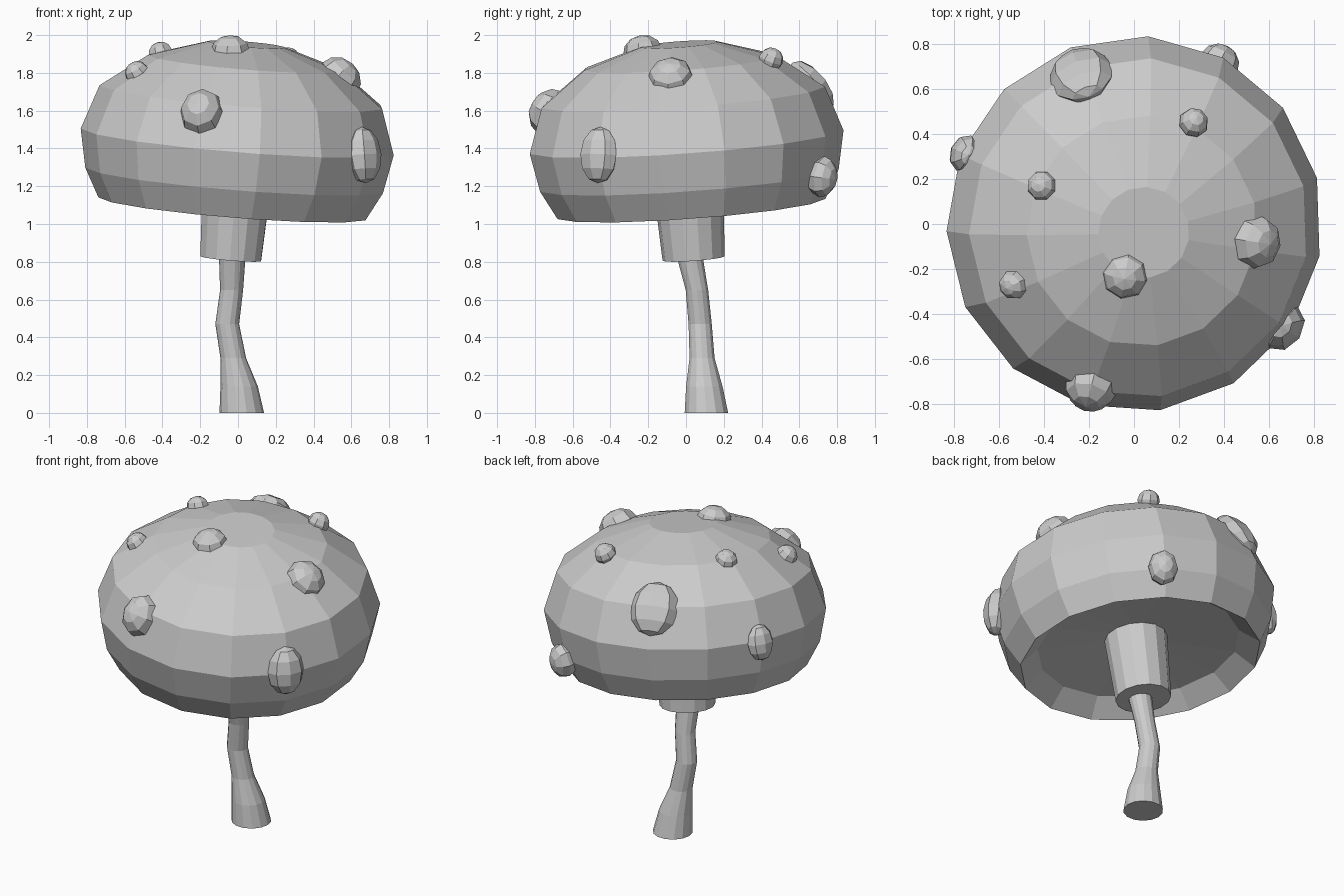
import bpy, bmesh, math
from mathutils import Vector, Matrix

if "Cube" in bpy.data.objects:
    bpy.data.objects.remove(bpy.data.objects["Cube"])

TILT = Vector((0, 0, 1)).rotation_difference(Vector((0.081, -0.073, 1))).to_matrix().to_4x4()
CAP_FRAME = Matrix.Translation((0.002, 0, 1.44)) @ TILT


def tube(name, rings, sides, phase=0.0, frame=Matrix()):
    """Skin a list of (x, y, z, radius) rings, first to last, with flat ends."""
    bm = bmesh.new()
    loops = []
    for x, y, z, r in rings:
        loops.append([bm.verts.new(frame @ Vector((
            x + r * math.cos(phase + 2 * math.pi * i / sides),
            y + r * math.sin(phase + 2 * math.pi * i / sides), z))) for i in range(sides)])
    for a, b in zip(loops, loops[1:]):
        for i in range(sides):
            j = (i + 1) % sides
            bm.faces.new((a[i], a[j], b[j], b[i]))
    bm.faces.new(loops[0][::-1])
    bm.faces.new(loops[-1])
    bmesh.ops.recalc_face_normals(bm, faces=bm.faces)
    me = bpy.data.meshes.new(name)
    bm.to_mesh(me)
    bm.free()
    ob = bpy.data.objects.new(name, me)
    bpy.context.collection.objects.link(ob)
    return ob


# Cap: shallow hollow underside, rim, then up over the dome to a flat crown
profile = [(0.19, -0.215), (0.6, -0.26), (0.715, -0.357), (0.797, -0.205), (0.838, 0.0),
           (0.757, 0.237), (0.515, 0.417), (0.203, 0.514)]
tube("cap", [(0, 0, h, r) for r, h in profile], 15, math.radians(14), CAP_FRAME)

# Collar under the cap
tube("collar", [(0.01, -0.005, -0.625, 0.165), (0.01, -0.005, -0.2, 0.187)], 14, 0.2, CAP_FRAME)

# Crooked stem
tube("stem", [(0.02, 0.108, 0.0, 0.118), (0.006, 0.097, 0.14, 0.099),
              (-0.025, 0.085, 0.29, 0.068), (-0.057, 0.075, 0.47, 0.063),
              (-0.034, 0.058, 0.65, 0.061), (-0.03, 0.017, 0.84, 0.071)], 14)

# Spots: x, y, z, normal elevation (deg), radii sideways / upwards / outwards, pole along normal
spots = [
    (-0.19, -0.72, 1.59, 30, 0.118, 0.13, 0.11, True),
    (-0.04, -0.23, 1.915, 80, 0.105, 0.105, 0.085, True),
    (0.54, -0.08, 1.775, 48, 0.122, 0.122, 0.10, True),
    (0.665, -0.46, 1.365, 5, 0.112, 0.15, 0.085, False),
    (-0.235, 0.66, 1.725, 38, 0.145, 0.165, 0.085, False),
    (0.38, 0.72, 1.25, -8, 0.09, 0.11, 0.08, True),
    (0.265, 0.45, 1.87, 65, 0.067, 0.067, 0.065, True),
    (-0.41, 0.17, 1.905, 72, 0.067, 0.067, 0.06, True),
    (-0.535, -0.27, 1.80, 55, 0.067, 0.067, 0.062, True),
    (-0.755, 0.315, 1.515, 12, 0.085, 0.11, 0.06, False),
]
for n, (x, y, z, elev, side, up, out, polar) in enumerate(spots, 1):
    e = math.radians(elev)
    flat = Vector((x, y, 0)).normalized()
    normal = flat * math.cos(e) + Vector((0, 0, math.sin(e)))
    across = Vector((0, 0, 1)).cross(flat)
    upward = normal.cross(across)
    # Columns are the ellipsoid axes; the sphere's pole is its local z
    cols = (across * side, upward * up, normal * out) if polar else \
           (normal * out, across * side, upward * up)
    m = Matrix(cols).transposed().to_4x4()
    m.translation = (x, y, z)
    bpy.ops.mesh.primitive_uv_sphere_add(segments=8, ring_count=6, radius=1)
    spot = bpy.context.object
    spot.name = f"spot_{n}"
    spot.matrix_world = m
